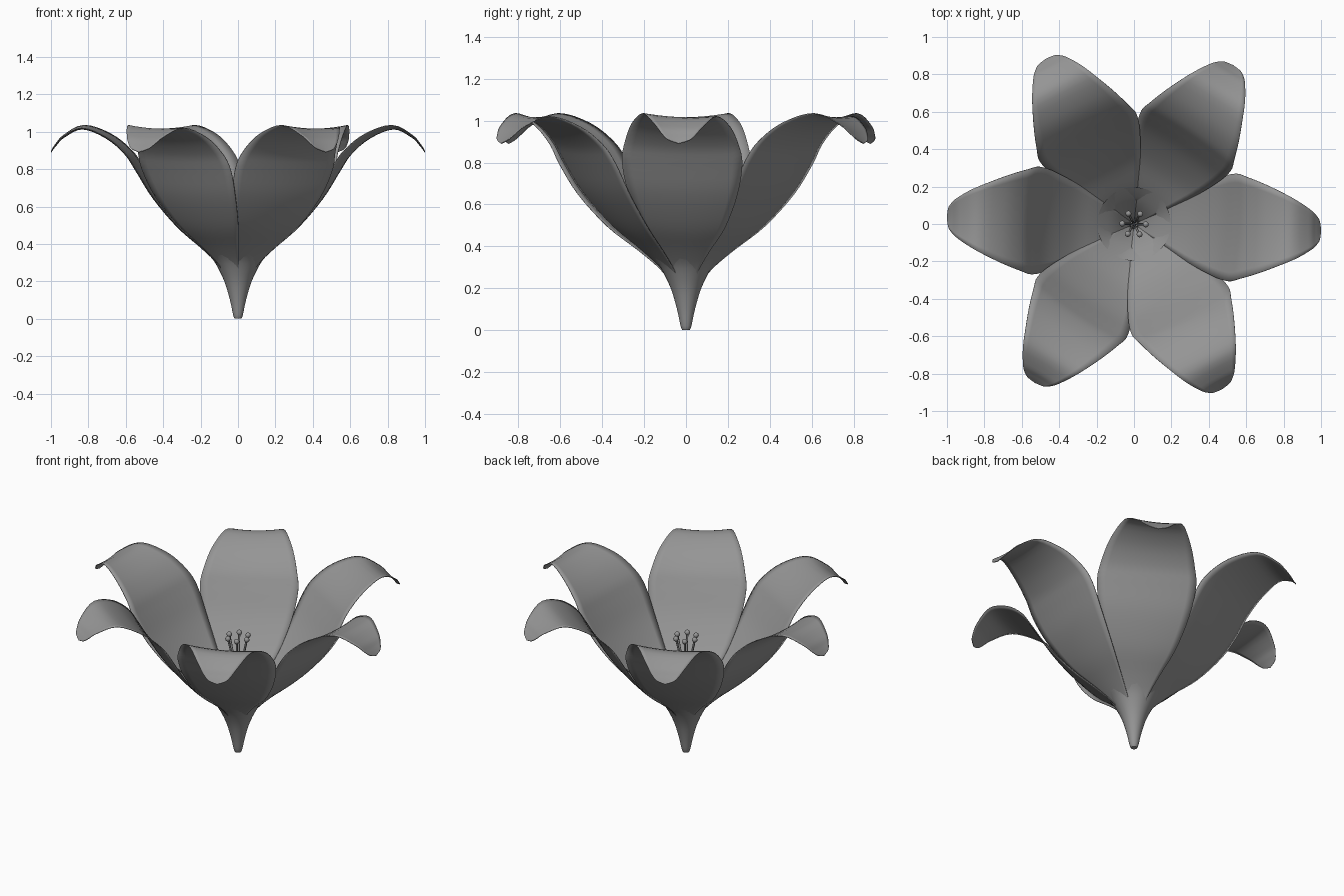
import bpy, bmesh
from math import sin, cos, radians, pi
from mathutils import Vector, Matrix

cube = bpy.data.objects.get("Cube")
if cube:
    bpy.data.objects.remove(cube, do_unlink=True)

grey = bpy.data.materials.new("matte_grey")
grey.use_nodes = True
tone = (0.3, 0.3, 0.3, 1)
grey.diffuse_color = tone
grey.node_tree.nodes["Principled BSDF"].inputs["Base Color"].default_value = tone


def finish(bm, name, angle=50):
    """Turn a bmesh into a smooth shaded object."""
    mesh = bpy.data.meshes.new(name)
    bm.to_mesh(mesh)
    bm.free()
    mesh.materials.append(grey)
    obj = bpy.data.objects.new(name, mesh)
    bpy.context.collection.objects.link(obj)
    bpy.ops.object.select_all(action='DESELECT')
    obj.select_set(True)
    bpy.context.view_layer.objects.active = obj
    bpy.ops.object.shade_smooth_by_angle(angle=radians(angle))
    return obj


def smooth_path(points, steps):
    """Catmull-Rom curve through the points."""
    p = [Vector(q) for q in points]
    p = [2 * p[0] - p[1]] + p + [2 * p[-1] - p[-2]]
    out = []
    for a, b, c, d in zip(p, p[1:], p[2:], p[3:]):
        for i in range(steps):
            t = i / steps
            out.append(0.5 * (2 * b + (c - a) * t + (2 * a - 5 * b + 4 * c - d) * t**2
                              + (3 * b - a - 3 * c + d) * t**3))
    return out + [p[-2]]


def skin(bm, rows, closed=False):
    """Join rows of points with quads."""
    rings = [[bm.verts.new(p) for p in row] for row in rows]
    n = len(rings[0])
    for lo, hi in zip(rings, rings[1:]):
        for i in range(n if closed else n - 1):
            j = (i + 1) % n
            bm.faces.new((lo[i], lo[j], hi[j], hi[i]))
    return rings


# Petals: radius, height and half width along the midrib
MIDRIB = [(0.02, 0.17, 0.02), (0.10, 0.285, 0.065), (0.19, 0.375, 0.12),
          (0.32, 0.49, 0.20), (0.45, 0.645, 0.262), (0.54, 0.79, 0.288),
          (0.60, 0.88, 0.272), (0.70, 0.965, 0.235), (0.83, 1.015, 0.175),
          (0.93, 0.97, 0.115), (0.97, 0.93, 0.08), (0.99, 0.905, 0.05),
          (1.0, 0.89, 0.0)]
ACROSS = 12


def make_petal(name, angle):
    path = smooth_path(MIDRIB, 4)
    rows = []
    for i, (r, z, half) in enumerate(path):
        ahead, behind = path[min(i + 1, len(path) - 1)], path[max(i - 1, 0)]
        tangent = Vector((ahead[0] - behind[0], 0, ahead[1] - behind[1])).normalized()
        normal = Vector((-tangent.z, 0, tangent.x))
        row = []
        for k in range(ACROSS + 1):
            u = 2 * k / ACROSS - 1
            # slight cupping, with one edge lying over the neighbour
            lift = (0.02 * u * u - 0.012 * u) * half / 0.288
            row.append(Vector((r, u * half, z)) + normal * lift)
        rows.append(row)
    bm = bmesh.new()
    skin(bm, rows)
    bmesh.ops.remove_doubles(bm, verts=bm.verts, dist=0.0005)
    bmesh.ops.recalc_face_normals(bm, faces=bm.faces)
    bmesh.ops.rotate(bm, verts=bm.verts, matrix=Matrix.Rotation(angle, 3, 'Z'))
    petal = finish(bm, name)
    sheet = petal.modifiers.new("thickness", 'SOLIDIFY')
    sheet.thickness = 0.004
    sheet.offset = 0


for n in range(6):
    make_petal(f"petal_{n + 1}", radians(60 * n - 2))

# Calyx: flared cup narrowing to the stem end
PROFILE = [(0.018, 0), (0.026, 0.02), (0.043, 0.10), (0.073, 0.20),
           (0.12, 0.295), (0.16, 0.345), (0.197, 0.383)]
SIDES = 32
bm = bmesh.new()
rows = [[(r * cos(2 * pi * i / SIDES), r * sin(2 * pi * i / SIDES), z) for i in range(SIDES)]
        for r, z in smooth_path(PROFILE, 3)]
rings = skin(bm, rows, closed=True)
bm.faces.new(rings[0][::-1])
finish(bm, "calyx")

# Stamens: bent filaments with round anthers
FILAMENT = [(0.008, 0.2), (0.018, 0.45), (0.035, 0.6), (0.063, 0.73)]
for n in range(6):
    turn = Matrix.Rotation(radians(60 * n - 2), 3, 'Z')
    rows = []
    for r, z in smooth_path(FILAMENT, 4):
        rows.append([turn @ Vector((r + 0.006 * cos(2 * pi * i / 8),
                                    0.006 * sin(2 * pi * i / 8), z)) for i in range(8)])
    bm = bmesh.new()
    skin(bm, rows, closed=True)
    finish(bm, f"filament_{n + 1}")
    bm = bmesh.new()
    tip = turn @ Vector((FILAMENT[-1][0], 0, FILAMENT[-1][1]))
    bmesh.ops.create_uvsphere(bm, u_segments=12, v_segments=8, radius=0.016,
                              matrix=Matrix.Translation(tip))
    finish(bm, f"anther_{n + 1}")
